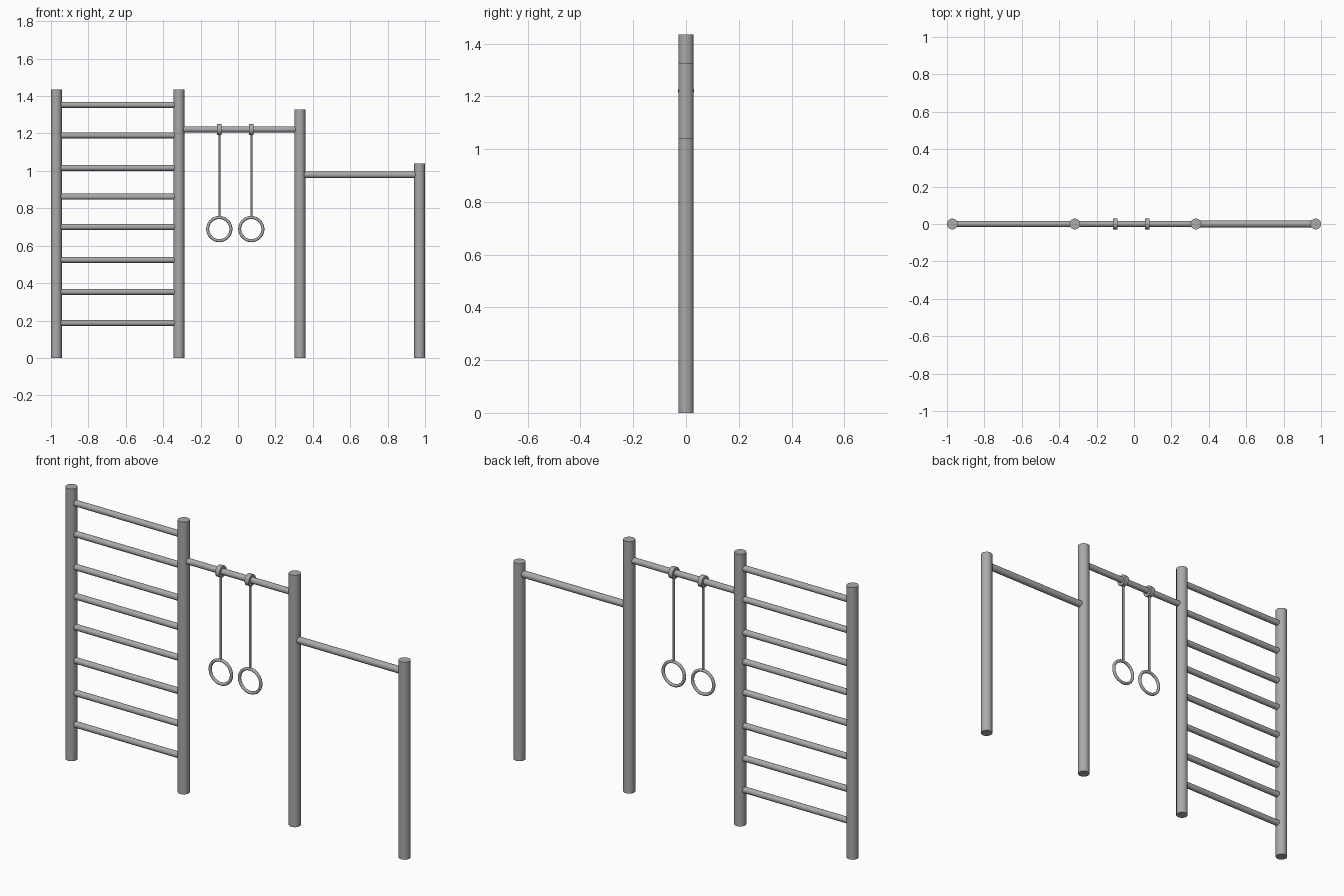
import bpy
import math

cube = bpy.data.objects.get("Cube")
if cube:
    bpy.data.objects.remove(cube, do_unlink=True)

# Single grey metal colour
steel = bpy.data.materials.new("grey steel")
steel.use_nodes = True
GREY = (0.4, 0.4, 0.4, 1)
steel.diffuse_color = GREY
steel.node_tree.nodes["Principled BSDF"].inputs["Base Color"].default_value = GREY


def finish(name):
    obj = bpy.context.object
    obj.name = name
    obj.data.materials.append(steel)
    bpy.ops.object.shade_smooth_by_angle(angle=math.radians(40))
    return obj


def upright(name, x, bottom, top, radius):
    bpy.ops.mesh.primitive_cylinder_add(
        vertices=32, radius=radius, depth=top - bottom, location=(x, 0, (top + bottom) / 2))
    return finish(name)


def crossbar(name, x1, x2, z, radius):
    bpy.ops.mesh.primitive_cylinder_add(
        vertices=32, radius=radius, depth=x2 - x1,
        location=((x1 + x2) / 2, 0, z), rotation=(0, math.pi / 2, 0))
    return finish(name)


# Four posts stepping down towards the left
posts = [(-0.971, 1.434), (-0.316, 1.434), (0.331, 1.327), (0.971, 1.04)]
for i, (x, height) in enumerate(posts):
    upright(f"post_{i + 1}", x, 0, height, 0.029)
xs = [p[0] for p in posts]

# Wall bar rungs
for i, z in enumerate((0.187, 0.353, 0.524, 0.862, 0.70, 1.016, 1.19, 1.353)):
    crossbar(f"rung_{i + 1}", xs[0], xs[1], z, 0.016)

# Ring bar and low pull-up bar
crossbar("ring_bar", xs[1], xs[2], 1.222, 0.016)
crossbar("low_bar", xs[2], xs[3], 0.979, 0.018)

# Hanging rings with clamps and cables
for side, x in (("right", -0.10), ("left", 0.071)):
    crossbar(side + "_clamp", x - 0.012, x + 0.012, 1.221, 0.03)
    upright(side + "_cable", x, 0.752, 1.2, 0.0055)
    bpy.ops.mesh.primitive_torus_add(
        major_segments=48, minor_segments=12, major_radius=0.062, minor_radius=0.008,
        location=(x, 0, 0.689), rotation=(math.pi / 2, 0, 0))
    finish(side + "_ring")
